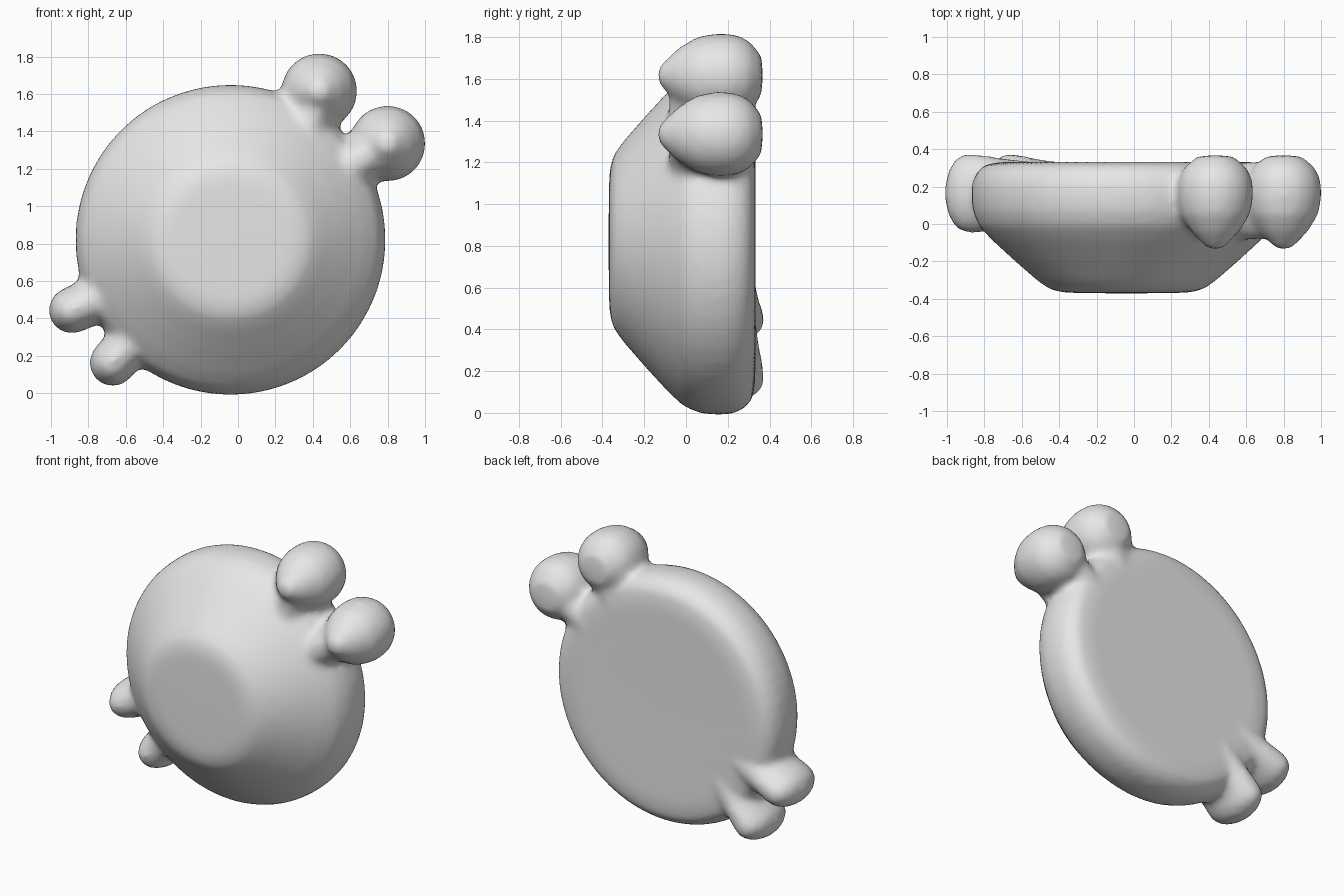
import bpy, bmesh, math
from mathutils import Vector, Matrix

if "Cube" in bpy.data.objects:
    bpy.data.objects.remove(bpy.data.objects["Cube"])

grey = bpy.data.materials.new("plain grey")
grey.diffuse_color = (0.8, 0.8, 0.8, 1)
grey.use_nodes = True
grey.node_tree.nodes["Principled BSDF"].inputs["Base Color"].default_value = grey.diffuse_color

bm = bmesh.new()


def add_part(part):
    """Merge one closed part into the shared mesh."""
    bmesh.ops.recalc_face_normals(part, faces=part.faces[:])
    mesh = bpy.data.meshes.new("part")
    part.to_mesh(mesh)
    part.free()
    bm.from_mesh(mesh)
    bpy.data.meshes.remove(mesh)


def lathe(profile, x, z, steps):
    """Revolve (radius, y) points round the y axis at x, z."""
    part = bmesh.new()
    verts = [part.verts.new((r, y, 0)) for r, y in profile]
    edges = [part.edges.new(pair) for pair in zip(verts, verts[1:])]
    bmesh.ops.spin(part, geom=verts + edges, cent=(0, 0, 0), axis=(0, 1, 0),
                   angle=math.tau, steps=steps)
    bmesh.ops.remove_doubles(part, verts=part.verts[:], dist=0.0005)
    bmesh.ops.translate(part, verts=part.verts[:], vec=(x, 0, z))
    add_part(part)


def limb(*ends):
    """Hull round ellipsoids given as (centre, (rx, ry, rz))."""
    part = bmesh.new()
    for centre, radii in ends:
        bmesh.ops.create_icosphere(
            part, subdivisions=3, radius=1,
            matrix=Matrix.Translation(centre) @ Matrix.Diagonal((*radii, 1)))
    hull = bmesh.ops.convex_hull(part, input=part.verts[:])
    inside = [g for g in hull["geom_interior"] if isinstance(g, bmesh.types.BMVert)]
    loose = [f for f in hull["geom_unused"] + hull["geom_holes"]
             if isinstance(f, bmesh.types.BMFace) and f.is_valid]
    bmesh.ops.delete(part, geom=list(set(loose)), context="FACES_ONLY")
    bmesh.ops.delete(part, geom=[v for v in inside if v.is_valid], context="VERTS")
    add_part(part)


# Domed disc: narrow flat front, sloping shoulder, rounded rim, flat back
lathe([(0, -0.372), (0.33, -0.367), (0.41, -0.35), (0.48, -0.30), (0.60, -0.195),
       (0.72, -0.085), (0.79, -0.01), (0.822, 0.07), (0.83, 0.15), (0.825, 0.22),
       (0.80, 0.28), (0.75, 0.32), (0.66, 0.332), (0, 0.33)], -0.04, 0.82, 56)

# Two large knobs, pointed towards the front, with necks into the disc
knob = [(0, -0.145), (0.05, -0.125), (0.13, -0.04), (0.185, 0.05), (0.203, 0.14),
        (0.20, 0.23), (0.17, 0.30), (0.10, 0.36), (0, 0.37)]
for x, z, root in ((0.435, 1.615, (0.31, 0.12, 1.22)), (0.80, 1.335, (0.46, 0.12, 1.13))):
    lathe(knob, x, z, 32)
    limb(((x, 0.13, z), (0.12, 0.21, 0.12)), (root, (0.15, 0.21, 0.15)))

# Two small stubby lobes at the lower left
for tip, root in (((-0.888, 0.165, 0.443), (-0.60, 0.15, 0.57)),
                  ((-0.67, 0.165, 0.162), (-0.46, 0.15, 0.40))):
    limb((tip, (0.125, 0.215, 0.125)), (root, (0.13, 0.19, 0.13)))

mesh = bpy.data.meshes.new("knobbed_disc")
bm.to_mesh(mesh)
bm.free()
mesh.materials.append(grey)
disc = bpy.data.objects.new("knobbed_disc", mesh)
bpy.context.collection.objects.link(disc)

# Fuse the parts and soften the joins
fuse = disc.modifiers.new("fuse", "REMESH")
fuse.mode = "VOXEL"
fuse.voxel_size = 0.024
fuse.use_smooth_shade = True
soften = disc.modifiers.new("soften", "SMOOTH")
soften.factor = 0.5
soften.iterations = 8
